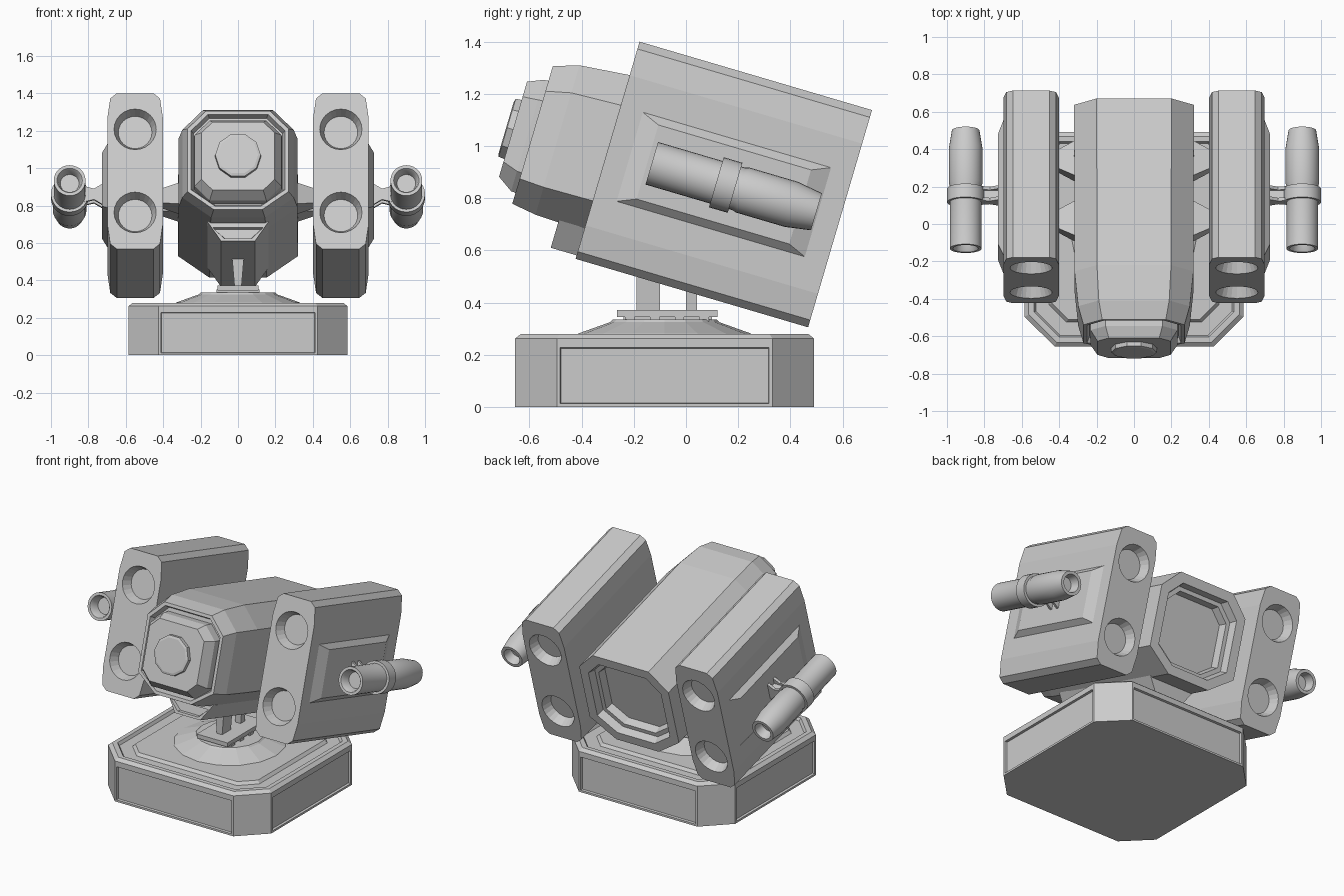
import bpy, bmesh, math
from mathutils import Matrix, Vector

if "Cube" in bpy.data.objects:
    bpy.data.objects.remove(bpy.data.objects["Cube"])

# Head frame: x across, y to the back, z up, tilted so the front looks upward
HEAD = Matrix.Translation((0, 0.145, 0.853)) @ Matrix.Rotation(math.radians(-16.4), 4, 'X')
WORLD = Matrix.Identity(4)


def finish(name, bm, mat, smooth=False):
    bmesh.ops.recalc_face_normals(bm, faces=bm.faces)
    bm.transform(mat)
    me = bpy.data.meshes.new(name)
    bm.to_mesh(me)
    bm.free()
    ob = bpy.data.objects.new(name, me)
    bpy.context.collection.objects.link(ob)
    if smooth:
        bpy.ops.object.select_all(action='DESELECT')
        ob.select_set(True)
        bpy.context.view_layer.objects.active = ob
        bpy.ops.object.shade_smooth_by_angle(angle=math.radians(30))
    return ob


def loft_bm(rings):
    bm = bmesh.new()
    vs = [[bm.verts.new(p) for p in r] for r in rings]
    n = len(vs[0])
    for r0, r1 in zip(vs, vs[1:]):
        for i in range(n):
            j = (i + 1) % n
            bm.faces.new((r0[i], r0[j], r1[j], r1[i]))
    bm.faces.new(vs[0])
    bm.faces.new(vs[-1])
    return bm


def loft(name, rings, mat=HEAD, smooth=False):
    return finish(name, loft_bm(rings), mat, smooth)


def octagon(hx, lo, hi, c, low=1.0):
    """Chamfered rectangle; low widens the chamfer on the lower side."""
    d = c * low
    return [(hx - d, lo), (hx, lo + c), (hx, hi - c), (hx - c, hi),
            (c - hx, hi), (-hx, hi - c), (-hx, lo + c), (d - hx, lo)]


def along_y(profile, y):
    return [(x, y, z) for x, z in profile]


def box(name, x0, x1, y0, y1, z0, z1, mat=HEAD):
    q = [(x0, y0), (x1, y0), (x1, y1), (x0, y1)]
    return loft(name, [[(x, y, z) for x, y in q] for z in (z0, z1)], mat)


def tube_rings(profile, n, cx=0, cz=0):
    """Rings around the y axis from (y, radius) pairs."""
    return [[(cx + r * math.cos(2 * math.pi * i / n), y,
              cz + r * math.sin(2 * math.pi * i / n)) for i in range(n)] for y, r in profile]


def cut(ob, cutter):
    m = ob.modifiers.new("hole", 'BOOLEAN')
    m.operation, m.solver, m.object = 'DIFFERENCE', 'EXACT', cutter
    bpy.context.view_layer.objects.active = ob
    bpy.ops.object.modifier_apply(modifier=m.name)
    bpy.data.objects.remove(cutter)


# Base: chamfered slab with a sunken channel on top and recessed side panels
YC = -0.082


def base_ring(inset, z):
    return [(x, y + YC, z) for x, y in
            octagon(0.585 - inset, inset - 0.573, 0.573 - inset, 0.16 - inset * 0.5)]


bm = loft_bm([base_ring(i, z) for i, z in [(0, 0), (0, 0.24), (0, 0.262), (0.022, 0.28),
              (0.05, 0.28), (0.06, 0.262), (0.13, 0.262), (0.145, 0.28)]])
bmesh.ops.recalc_face_normals(bm, faces=bm.faces)
bm.faces.ensure_lookup_table()
walls = [f for f in bm.faces if abs(f.normal.z) < 0.01 and f.calc_area() > 0.15
         and max(abs(f.normal.x), abs(f.normal.y)) > 0.99]
bmesh.ops.inset_individual(bm, faces=walls, thickness=0.018, depth=0)
bmesh.ops.inset_individual(bm, faces=walls, thickness=0.004, depth=-0.014)
finish("base", bm, WORLD)

# Turntable, mounting plate with teeth, and two posts
stand = Matrix.Translation((0, YC, 0)) @ Matrix.Rotation(math.pi / 2, 4, 'X')
loft("turntable", tube_rings([(0.26, 0.36), (0.282, 0.33), (0.325, 0.21), (0.335, 0.2)], 16), stand)
box("mount_plate", -0.11, 0.11, -0.265, 0.12, 0.345, 0.372, WORLD)
box("mount_core", -0.085, 0.085, -0.24, 0.1, 0.32, 0.35, WORLD)
for i in range(4):
    y = -0.215 + i * 0.095
    box("mount_tooth", -0.115, 0.115, y - 0.018, y + 0.018, 0.328, 0.35, WORLD)
for name, y0, y1 in (("front_post", -0.19, -0.1), ("rear_post", 0.0, 0.042)):
    loft(name, [[(-w, y0, z), (w, y0, z), (w, y1, z), (-w, y1, z)]
                for w, z in ((0.018, 0.36), (0.035, 0.56))], WORLD)

# Body shell: (depth, half width, bottom, top, chamfer), recessed at both ends
shell = [(-0.72, 0.238, -0.268, 0.218, 0.085), (-0.757, 0.25, -0.28, 0.23, 0.09),
         (-0.757, 0.27, -0.30, 0.25, 0.1), (-0.66, 0.298, -0.315, 0.282, 0.11),
         (-0.468, 0.318, -0.322, 0.30, 0.12), (0.46, 0.32, -0.322, 0.30, 0.12),
         (0.46, 0.26, -0.265, 0.24, 0.09), (0.41, 0.25, -0.255, 0.23, 0.09),
         (0.41, 0.225, -0.23, 0.205, 0.08), (0.36, 0.215, -0.22, 0.195, 0.075)]
loft("body", [along_y(octagon(hx, lo, hi, c, 1.4), a) for a, hx, lo, hi, c in shell])

# Face plate and round boss on the front
loft("face_plate", [along_y(octagon(hx, lo, hi, c), a) for a, hx, lo, hi, c in
                    [(-0.71, 0.235, -0.26, 0.195, 0.08), (-0.775, 0.232, -0.255, 0.19, 0.08),
                     (-0.835, 0.195, -0.215, 0.165, 0.06)]])
loft("face_boss", tube_rings([(-0.82, 0.125), (-0.858, 0.122), (-0.862, 0.108)], 10, 0, -0.026))

# Chin keel under the body with a sunken front
keel = lambda w, lo, hi, k: [(-w * k, lo), (w * k, lo), (w, hi), (-w, hi)]
loft("chin_keel", [along_y(keel(w, lo, hi, 0.55), a) for a, w, lo, hi in
                   [(-0.545, 0.125, -0.4, -0.35), (-0.568, 0.135, -0.405, -0.345),
                    (-0.568, 0.165, -0.42, -0.31), (0.3, 0.165, -0.42, -0.31)]])

POD = [(0.098, 0.434), (0.133, 0.405), (0.148, 0.30)]
POD = POD + [(x, -z) for x, z in reversed(POD)]
POD = POD + [(-x, -z) for x, z in POD]

for s, side in ((1, "right"), (-1, "left")):
    # Launcher pod with two round recesses at each end
    pod = loft(side + "_pod", [along_y([(x + s * 0.55, z) for x, z in POD], a)
                               for a in (-0.4645, 0.4645)])
    for e in (-1, 1):
        for b in (0.233, -0.23):
            prof = [(e * 0.405, 0.09), (e * 0.4645, 0.113), (e * 0.50, 0.113)]
            cut(pod, loft("cutter", tube_rings(prof, 24, s * 0.55, b)))

    # Raised panel on the outer side
    loft(side + "_pod_panel", [[(s * x, -a, -b), (s * x, a, -b), (s * x, a, b), (s * x, -a, b)]
                               for x, a, b in ((0.69, 0.38, 0.18), (0.698, 0.376, 0.178),
                                               (0.728, 0.305, 0.148))])

    # Tapered struts joining pod and body
    for a, b in ((0.2, -0.0), (-0.12, -0.05)):
        loft(side + "_strut", [[(s * x, a - w, b - h), (s * x, a + w, b - h),
                                (s * x, a + w, b + h), (s * x, a - w, b + h)]
                               for x, w, h in ((0.31, 0.1, 0.06), (0.41, 0.05, 0.04))])

    # Side barrel with hollow ends, collar and bracket
    loft(side + "_barrel", tube_rings([(-0.23, 0.05), (-0.28, 0.062), (-0.288, 0.068),
         (-0.288, 0.085), (0.06, 0.085), (0.075, 0.09), (0.27, 0.09), (0.37, 0.074),
         (0.37, 0.055), (0.31, 0.045)], 28, s * 0.9), smooth=True)
    loft(side + "_barrel_collar", tube_rings([(-0.03, 0.085), (-0.03, 0.1), (0.045, 0.1),
         (0.045, 0.085)], 28, s * 0.9), smooth=True)
    for a in (-0.032, 0.03):
        loft(side + "_bracket_arm", [[(s * x, a, -h), (s * x, a + 0.018, -h),
                                      (s * x, a + 0.018, h), (s * x, a, h)]
                                     for x, h in ((0.72, 0.06), (0.77, 0.03), (0.83, 0.045))])
    box(side + "_bracket_pin", s * 0.72, s * 0.83, -0.02, 0.035, -0.018, 0.018)
